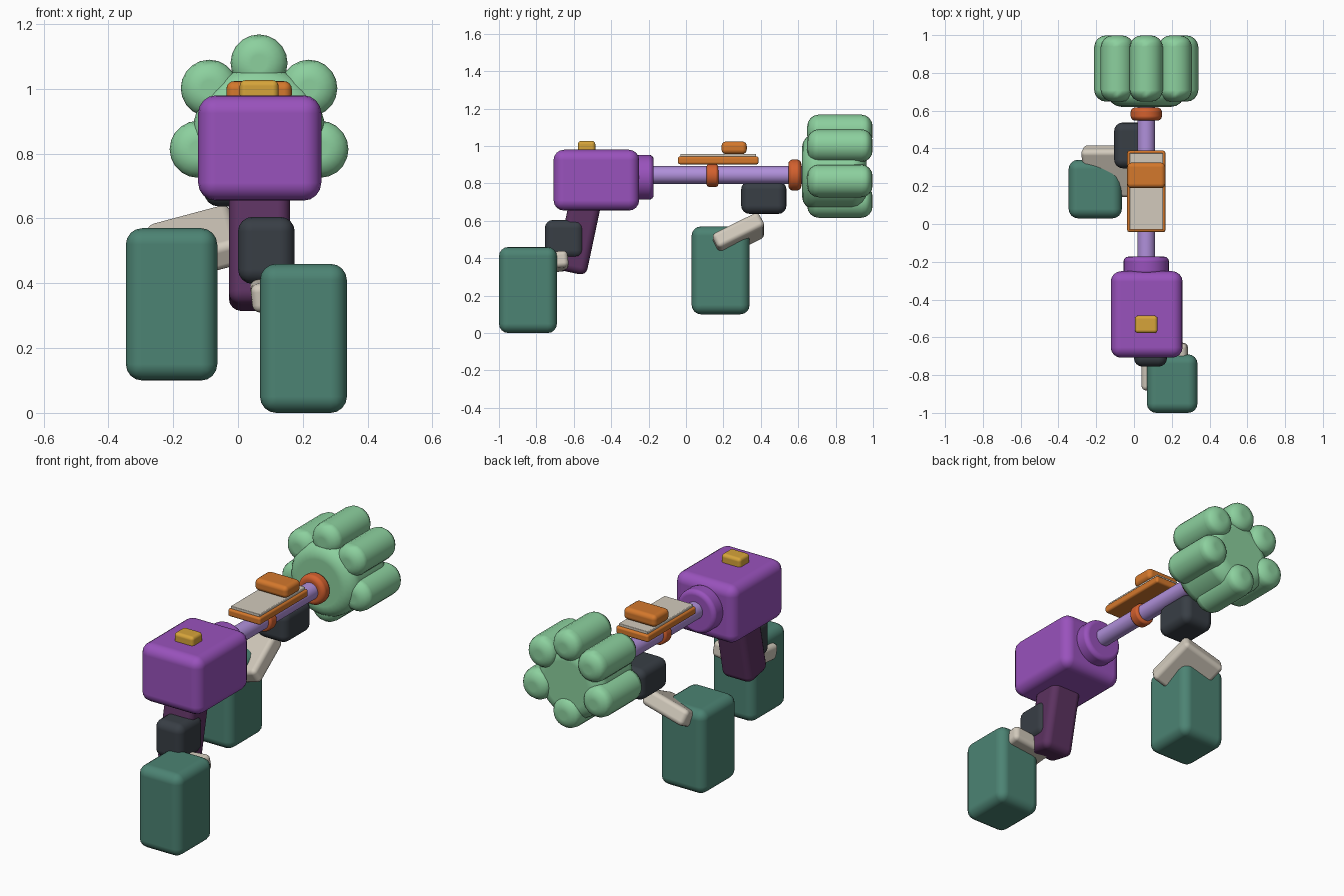
import bpy, math
from mathutils import Euler

if "Cube" in bpy.data.objects:
    bpy.data.objects.remove(bpy.data.objects["Cube"])


def material(name, r, g, b):
    def lin(c):
        c /= 255
        return c / 12.92 if c <= 0.04045 else ((c + 0.055) / 1.055) ** 2.4
    m = bpy.data.materials.new(name)
    m.diffuse_color = (lin(r), lin(g), lin(b), 1)
    m.use_nodes = True
    m.node_tree.nodes["Principled BSDF"].inputs["Base Color"].default_value = m.diffuse_color
    return m


PURPLE = material("purple", 153, 82, 188)
LILAC = material("lilac", 176, 144, 218)
PLUM = material("dark plum", 92, 50, 96)
TEAL = material("teal green", 76, 131, 115)
MINT = material("mint green", 140, 208, 158)
DARK = material("charcoal", 56, 62, 69)
BEIGE = material("beige", 210, 202, 188)
ORANGE = material("orange", 212, 120, 44)
RUST = material("red orange", 210, 96, 46)
YELLOW = material("mustard", 214, 164, 58)


def finish(name, mat, bevel, segments):
    """Name, colour, round the edges and smooth the active object."""
    ob = bpy.context.object
    ob.name = name
    ob.data.materials.append(mat)
    bpy.ops.object.transform_apply(location=False, rotation=True, scale=True)
    bpy.ops.object.shade_smooth_by_angle(angle=math.radians(40))
    mod = ob.modifiers.new("round edges", 'BEVEL')
    mod.width = bevel
    mod.segments = segments
    mod.limit_method = 'ANGLE'
    mod.angle_limit = math.radians(40)
    mod.harden_normals = True
    return ob


def box(name, mat, x, y, z, bevel, segments=4, tilt=(0, 0, 0)):
    """Rounded box from its x, y and z ranges, tilted about its centre."""
    spans = (x, y, z)
    bpy.ops.mesh.primitive_cube_add(size=1, location=[(a + b) / 2 for a, b in spans],
                                    rotation=Euler([math.radians(t) for t in tilt]))
    bpy.context.object.scale = [b - a for a, b in spans]
    return finish(name, mat, bevel, segments)


def rod(name, mat, x, z, radius, y0, y1, bevel, sides=32):
    """Rounded cylinder lying along y."""
    bpy.ops.mesh.primitive_cylinder_add(vertices=sides, radius=radius, depth=y1 - y0,
                                        location=(x, (y0 + y1) / 2, z),
                                        rotation=(math.pi / 2, 0, 0))
    return finish(name, mat, bevel, 4)


CX, CZ = 0.065, 0.845  # axis of the shaft

# Rear housing with button
box("housing", PURPLE, (-0.123, 0.257), (-0.708, -0.25), (0.655, 0.98), 0.055)
box("top_button", YELLOW, (0.005, 0.125), (-0.578, -0.485), (0.965, 1.027), 0.018)
rod("housing_collar", PURPLE, CX, 0.833, 0.12, -0.27, -0.173, 0.025)

# Shaft and rings
rod("shaft", LILAC, CX, CZ, 0.047, -0.25, 0.65, 0.005)
rod("middle_ring", RUST, CX, 0.842, 0.061, 0.11, 0.173, 0.015)
rod("end_ring", RUST, CX, CZ, 0.083, 0.547, 0.617, 0.025)

# Lobed head
rod("head_core", MINT, CX, 0.862, 0.205, 0.62, 0.965, 0.075)
for i, (angle, reach) in enumerate(((90, 0.198), (38, 0.195), (142, 0.195),
                                    (-20, 0.2), (200, 0.2), (-90, 0.178))):
    a = math.radians(angle)
    rod(f"head_lobe_{i + 1}", MINT, CX + reach * math.cos(a), 0.882 + reach * math.sin(a),
        0.088, 0.648, 0.998, 0.062, 20)

# Sight plate on the shaft
box("sight_tray", ORANGE, (-0.036, 0.166), (-0.043, 0.388), (0.902, 0.944), 0.012)
box("sight_panel", BEIGE, (-0.024, 0.154), (-0.03, 0.375), (0.94, 0.958), 0.004)
box("sight_block", ORANGE, (-0.036, 0.166), (0.19, 0.325), (0.957, 1.024), 0.024)

# Grip
box("grip", PLUM, (-0.028, 0.16), (-0.66, -0.49), (0.32, 0.73), 0.038, tilt=(-12, 0, 0))

# Rear arm
box("rear_hand", DARK, (0.0, 0.175), (-0.755, -0.545), (0.398, 0.605), 0.045)
box("rear_wrist", BEIGE, (0.04, 0.285), (-0.88, -0.63), (0.33, 0.42), 0.025, tilt=(6, -6, 0))
box("rear_cuff", TEAL, (0.068, 0.336), (-1.0, -0.69), (0.0, 0.46), 0.05)

# Front arm
box("front_hand", DARK, (-0.105, 0.09), (0.295, 0.537), (0.637, 0.812), 0.045)
box("front_wrist", BEIGE, (-0.265, 0.0), (0.14, 0.42), (0.475, 0.565), 0.025, tilt=(27, -15, 0))
box("front_cuff", TEAL, (-0.346, -0.064), (0.03, 0.34), (0.1, 0.57), 0.05)
